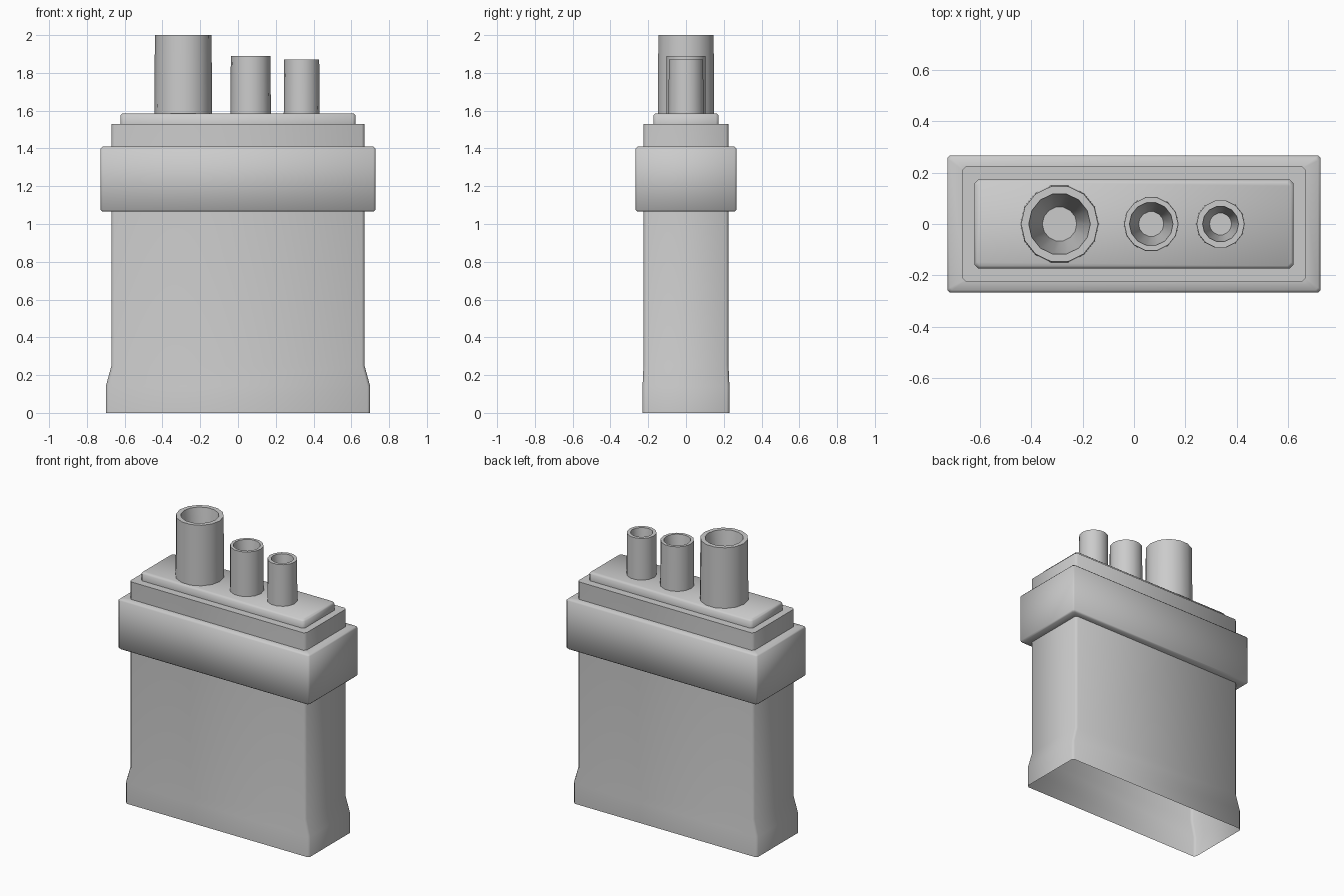
import bpy, bmesh
from math import cos, sin, pi, radians

cube = bpy.data.objects.get("Cube")
if cube:
    bpy.data.objects.remove(cube, do_unlink=True)

GREY = (0.6, 0.6, 0.6, 1)
grey = bpy.data.materials.new("plain_grey")
grey.use_nodes = True
grey.diffuse_color = GREY
grey.node_tree.nodes["Principled BSDF"].inputs["Base Color"].default_value = GREY


def rect_ring(z, hx, hy, c):
    """Rectangle with cut corners, counter-clockwise."""
    return [(hx, c - hy, z), (hx, hy - c, z), (hx - c, hy, z), (c - hx, hy, z),
            (-hx, hy - c, z), (-hx, c - hy, z), (c - hx, -hy, z), (hx - c, -hy, z)]


def round_ring(x, z, r, sides=14):
    return [(x + r * cos(2 * pi * i / sides), r * sin(2 * pi * i / sides), z)
            for i in range(sides)]


def loft(name, rings, cap_top=True):
    """Skin a stack of rings; the lower end stays open."""
    bm = bmesh.new()
    loops = [[bm.verts.new(p) for p in ring] for ring in rings]
    for low, high in zip(loops, loops[1:]):
        n = len(low)
        for i in range(n):
            j = (i + 1) % n
            bm.faces.new((low[i], low[j], high[j], high[i]))
    if cap_top:
        bm.faces.new(loops[-1])
    mesh = bpy.data.meshes.new(name)
    bm.to_mesh(mesh)
    bm.free()
    mesh.materials.append(grey)
    obj = bpy.data.objects.new(name, mesh)
    bpy.context.collection.objects.link(obj)
    bpy.ops.object.select_all(action='DESELECT')
    obj.select_set(True)
    bpy.context.view_layer.objects.active = obj
    bpy.ops.object.shade_smooth_by_angle(angle=radians(50))
    return obj


# Stack body, flared at the foot and open underneath
body = [(0, 0.70, 0.23), (0.14, 0.70, 0.23), (0.25, 0.67, 0.225), (1.53, 0.67, 0.225)]
loft("stack_body", [rect_ring(z, hx, hy, 0.015) for z, hx, hy in body])

# Projecting band with softened edges
band = [(1.065, 0.66, 0.215), (1.065, 0.717, 0.257), (1.075, 0.727, 0.267),
        (1.4, 0.727, 0.267), (1.41, 0.717, 0.257), (1.41, 0.66, 0.215)]
loft("projecting_band", [rect_ring(z, hx, hy, 0.01) for z, hx, hy in band],
     cap_top=False)

# Capping slab
slab = [(1.53, 0.622, 0.173), (1.575, 0.622, 0.173), (1.585, 0.612, 0.163)]
loft("capping_slab", [rect_ring(z, hx, hy, 0.015) for z, hx, hy in slab])

# Three pots: centre x, top height, outer, rim and floor radius
pots = {"large_pot": (-0.29, 2.0, 0.15, 0.12, 0.067),
        "middle_pot": (0.067, 1.89, 0.105, 0.085, 0.049),
        "small_pot": (0.337, 1.87, 0.093, 0.07, 0.043)}
for name, (x, top, outer, rim, floor) in pots.items():
    loft(name, [round_ring(x, 1.58, outer * 1.02), round_ring(x, top, outer),
                round_ring(x, top, rim), round_ring(x, 1.6, floor)])
